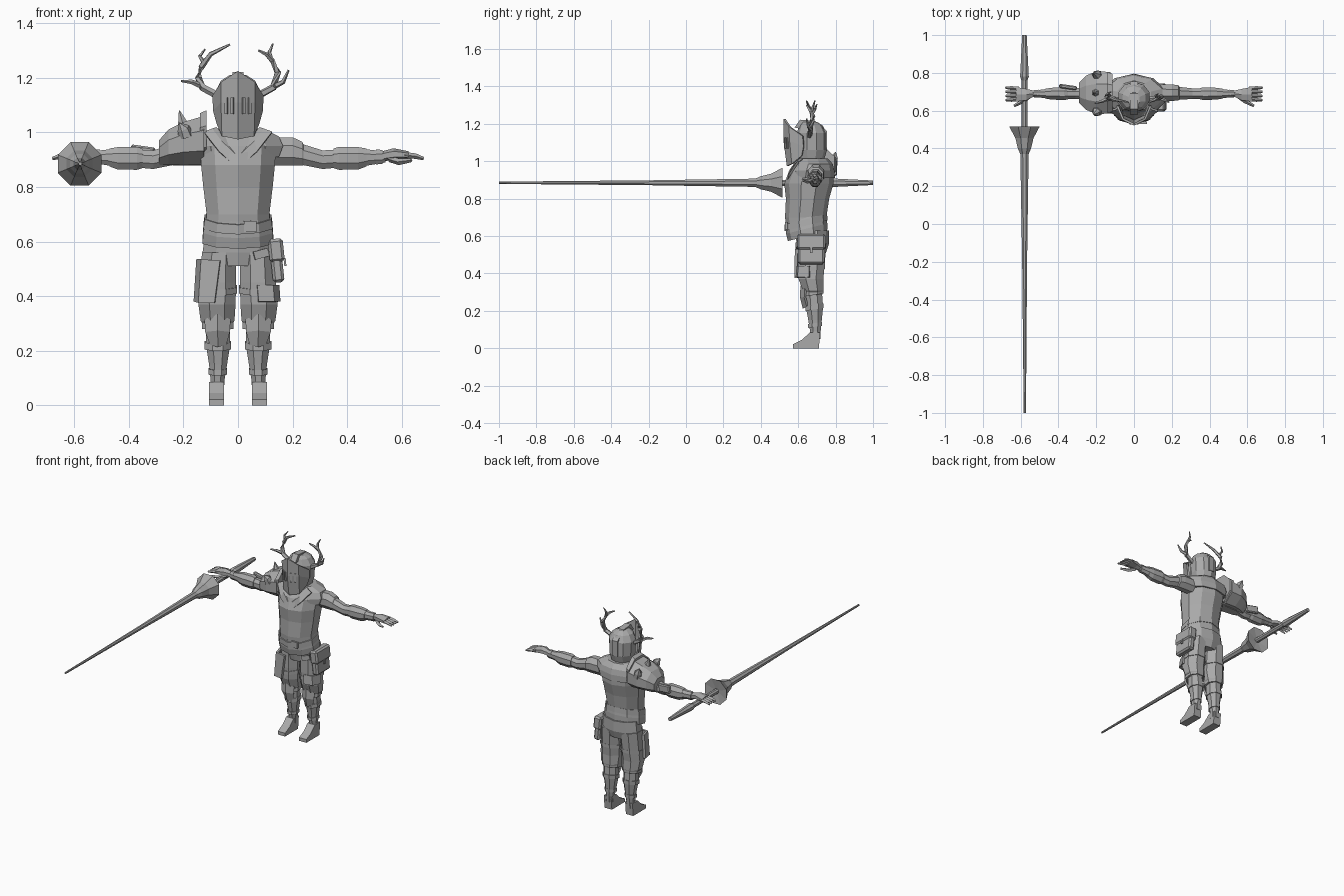
import bpy, bmesh, math
from mathutils import Vector, Matrix

mat = bpy.data.materials.new("plain grey")
mat.diffuse_color = (0.4, 0.4, 0.4, 1)


def finish(name, bm, mirror=False, thick=0, bevel=0):
    bmesh.ops.recalc_face_normals(bm, faces=bm.faces)
    me = bpy.data.meshes.new(name)
    bm.to_mesh(me)
    bm.free()
    me.materials.append(mat)
    ob = bpy.data.objects.new(name, me)
    bpy.context.collection.objects.link(ob)
    if mirror:
        ob.modifiers.new("mirror", 'MIRROR')
    if thick:
        m = ob.modifiers.new("thickness", 'SOLIDIFY')
        m.thickness = thick
        m.offset = 0
    if bevel:
        m = ob.modifiers.new("bevel", 'BEVEL')
        m.width = bevel
        m.segments = 1
    return ob


def skin(bm, rings):
    """Join closed rings of points into a capped skin."""
    vs = [[bm.verts.new(p) for p in r] for r in rings]
    n = len(vs[0])
    for a, b in zip(vs, vs[1:]):
        for i in range(n):
            j = (i + 1) % n
            bm.faces.new((a[i], a[j], b[j], b[i]))
    bm.faces.new(vs[0])
    bm.faces.new(vs[-1])


def loft(name, axis, secs, n=8, tilt=0, mirror=False):
    """secs: (position on axis, centre a, centre b, half size a, half size b)."""
    k = 1 / math.cos(math.pi / n)
    rings = []
    for t, a, b, ra, rb in secs:
        ring = []
        for i in range(n):
            w = 2 * math.pi * (i + .5) / n
            u, v = a + ra * k * math.cos(w), b + rb * k * math.sin(w)
            ring.append({'z': (u, v, t + tilt * (v - b)), 'x': (t, u, v), 'y': (u, t, v)}[axis])
        rings.append(ring)
    bm = bmesh.new()
    skin(bm, rings)
    return finish(name, bm, mirror)


def tube(name, pts, n=5, mirror=False):
    """pts: (x, y, z, radius) along a path."""
    P = [Vector(p[:3]) for p in pts]
    rings = []
    for i, p in enumerate(P):
        d = P[min(i + 1, len(P) - 1)] - P[max(i - 1, 0)]
        q = d.to_track_quat('Z', 'Y')
        rings.append([p + q @ Vector((math.cos(2 * math.pi * j / n), math.sin(2 * math.pi * j / n), 0)) * pts[i][3]
                      for j in range(n)])
    bm = bmesh.new()
    skin(bm, rings)
    return finish(name, bm, mirror)


def prism(name, prof, x0, x1, mirror=False):
    """Side profile (y, z) extruded along x."""
    bm = bmesh.new()
    skin(bm, [[(x, y, z) for y, z in prof] for x in (x0, x1)])
    return finish(name, bm, mirror)


def sheet(name, rows, thick, mirror=True):
    bm = bmesh.new()
    vs = [[bm.verts.new(p) for p in r] for r in rows]
    for a, b in zip(vs, vs[1:]):
        for i in range(len(a) - 1):
            bm.faces.new((a[i], a[i + 1], b[i + 1], b[i]))
    return finish(name, bm, mirror, thick)


def box(name, c, s, rot=(0, 0), mirror=False, bevel=0):
    """rot: angles about y and z in degrees."""
    bm = bmesh.new()
    m = (Matrix.Translation(c) @ Matrix.Rotation(math.radians(rot[1]), 4, 'Z')
         @ Matrix.Rotation(math.radians(rot[0]), 4, 'Y') @ Matrix.Diagonal((*s, 1)))
    bmesh.ops.create_cube(bm, size=1, matrix=m)
    return finish(name, bm, mirror, 0, bevel)


# Torso, skirt of the tunic, belt, mantle and neck
loft("torso", 'z', [(.65, 0, .64, .12, .10), (.70, 0, .64, .115, .105), (.80, 0, .65, .127, .11),
                    (.88, 0, .657, .135, .125), (.95, 0, .67, .14, .113), (1.0, 0, .675, .10, .085)], 10)
loft("tunic_skirt", 'z', [(.60, 0, .65, .13, .10), (.64, 0, .645, .128, .105), (.70, 0, .64, .115, .103)], 10, .25)
loft("belt", 'z', [(.655, 0, .642, .127, .109), (.69, 0, .64, .122, .109)], 10, .25)
box("belt_buckle", (.045, .536, .655), (.045, .012, .04))
loft("mantle", 'z', [(.91, 0, .675, .15, .115), (.95, 0, .68, .165, .108), (.985, 0, .685, .15, .095),
                     (1.015, 0, .675, .09, .08)], 10)
sheet("collar", [[(0, .54, .865), (.07, .555, .93), (.125, .60, 1.0)],
                 [(0, .545, .91), (.06, .57, .965), (.095, .61, 1.01)],
                 [(0, .57, .935), (.05, .59, .98), (.08, .62, 1.015)]], .012)
loft("neck", 'z', [(.96, 0, .67, .055, .055), (1.03, 0, .67, .05, .05)])

# Helmet: skull, crest, visor with slits
loft("helmet_skull", 'z', [(.99, 0, .67, .06, .06), (1.06, 0, .672, .078, .078), (1.15, 0, .672, .083, .076),
                           (1.19, 0, .668, .062, .06), (1.21, 0, .66, .03, .04)], 10)
prism("helmet_crest", [(.58, 1.18), (.61, 1.222), (.69, 1.215), (.755, 1.16), (.755, 1.06), (.72, 1.06), (.69, 1.16)],
      -.02, .02)
sheet("visor", [[(0, .527, 1.225), (.058, .555, 1.185), (.088, .625, 1.135)],
                [(0, .527, 1.11), (.058, .558, 1.11), (.086, .63, 1.08)],
                [(0, .545, .975), (.055, .57, .987), (.072, .62, 1.03)]], .012)
for x, y in ((.021, .531), (.043, .543)):
    box("visor_slit", (x, y, 1.098), (.012, .008, .06), (0, 28), True)

# Antlers, slightly different on each side
tube("right_antler", [(-.075, .66, 1.135, .014), (-.13, .665, 1.165, .014), (-.145, .675, 1.20, .013),
                      (-.135, .68, 1.24, .012), (-.10, .66, 1.287, .009), (-.03, .645, 1.322, .004)])
tube("right_antler_tine", [(-.135, .667, 1.17, .011), (-.17, .65, 1.185, .009), (-.208, .64, 1.188, .004)])
tube("right_antler_tine", [(-.125, .675, 1.255, .009), (-.14, .69, 1.28, .007), (-.12, .70, 1.305, .003)])
tube("left_antler", [(.075, .66, 1.135, .014), (.13, .665, 1.165, .014), (.145, .675, 1.22, .013),
                     (.125, .67, 1.262, .010), (.105, .655, 1.285, .008), (.075, .645, 1.30, .004)])
tube("left_antler_tine", [(.135, .667, 1.17, .011), (.165, .655, 1.185, .009), (.185, .645, 1.228, .004)])
tube("left_antler_tine", [(.12, .67, 1.268, .009), (.115, .68, 1.295, .007), (.128, .69, 1.325, .003)])

# Arms, bracers and hands
loft("arm", 'x', [(.12, .695, .93, .045, .05), (.20, .695, .93, .044, .052), (.235, .695, .922, .04, .044),
                  (.24, .692, .918, .034, .038), (.31, .69, .90, .028, .034), (.38, .69, .905, .026, .033),
                  (.47, .69, .908, .024, .03), (.54, .69, .91, .015, .02)], mirror=True)
loft("bracer", 'x', [(.35, .69, .905, .03, .036), (.37, .69, .905, .034, .042), (.44, .69, .905, .031, .041),
                     (.47, .69, .908, .026, .033)], mirror=True)
loft("wrist_band", 'x', [(.505, .69, .91, .021, .027), (.53, .69, .91, .019, .026)], mirror=True)
loft("palm", 'x', [(.53, .69, .913, .016, .016), (.57, .685, .92, .03, .019), (.625, .687, .917, .038, .012)],
     6, mirror=True)
for i in range(4):
    y = .66 + .019 * i
    tube("finger", [(.61, y, .917, .011), (.65, y * 1.1 - .069, .913, .010), (.68, y * 1.15 - .103, .904, .006)], 4, True)
tube("thumb", [(.555, .675, .903, .012), (.59, .65, .892, .012), (.635, .625, .898, .007)], 4, True)
box("elbow_guard", (-.35, .725, .925), (.09, .022, .05), (8, -8), bevel=.006)

# Shoulder guard with neck plate and spikes
loft("shoulder_guard", 'x', [(-.125, .695, .97, .11, .09), (-.20, .695, .96, .113, .078),
                             (-.255, .695, .945, .09, .065), (-.29, .695, .925, .055, .045)])
loft("shoulder_neck_plate", 'x', [(-.115, .695, .985, .10, .096), (-.14, .695, .98, .11, .09)])
for y, dy, dz in ((.60, -.02, .03), (.695, 0, .065), (.785, .015, .045)):
    z = 1.005 if dy else 1.015
    tube("shoulder_spike", [(-.19, y, z - .02, .028), (-.20, y + dy * .4, z + .01, .024),
                            (-.215, y + dy, z + dz, .002)], 6)

# Hips, legs, bands and feet
loft("hips", 'z', [(.51, 0, .675, .11, .07), (.56, 0, .678, .13, .083), (.63, 0, .675, .12, .085)], 10)
loft("leg", 'z', [(.56, .07, .675, .062, .075), (.45, .073, .67, .066, .072), (.37, .077, .668, .068, .066),
                  (.31, .075, .68, .062, .056), (.285, .074, .682, .044, .046), (.22, .073, .687, .044, .046),
                  (.15, .073, .69, .033, .036), (.09, .075, .692, .025, .028), (.05, .077, .69, .026, .028)], mirror=True)
for z, y, rx, ry, h in ((.425, .67, .071, .073, .022), (.295, .68, .057, .055, .022), (.22, .687, .048, .049, .025),
                        (.125, .69, .034, .037, .02)):
    loft("leg_band", 'z', [(z - h / 2, .074, y, rx, ry), (z + h / 2, .074, y, rx, ry)], tilt=.15, mirror=True)
sheet("knee_guard", [[(.03, .64, .315), (.075, .618, .335), (.12, .64, .315)],
                     [(.033, .637, .27), (.075, .615, .275), (.117, .637, .27)],
                     [(.045, .65, .225), (.073, .63, .215), (.10, .65, .225)]], .012)
foot = prism("foot", [(.572, 0), (.572, .022), (.62, .045), (.662, .085), (.718, .085), (.71, 0)], .052, .106, True)

# Thigh plates and side pouch
sheet("thigh_plate", [[(-.145, .66, .535), (-.13, .60, .535), (-.065, .59, .53)],
                      [(-.155, .66, .38), (-.14, .595, .375), (-.085, .587, .375)]], .016, False)
sheet("thigh_patch", [[(.07, .597, .44), (.125, .605, .44), (.146, .66, .44)],
                      [(.075, .592, .38), (.13, .60, .38), (.15, .66, .38)]], .012, False)
box("pouch", (.142, .67, .525), (.042, .14, .15), (-6, 0), bevel=.01)
box("pouch_flap", (.140, .67, .568), (.055, .15, .085), (-6, 0), bevel=.01)
box("pouch_clasp", (.172, .67, .525), (.008, .012, .03), (-6, 0))
box("pouch_strap", (.085, .597, .555), (.055, .012, .03), (-15, 12))

# Lance along y
loft("lance", 'y', [(-1, -.578, .885, .006, .006), (-.2, -.579, .885, .013, .013), (.37, -.58, .885, .022, .022),
                    (.40, -.58, .885, .035, .035), (.455, -.58, .885, .048, .048), (.515, -.58, .885, .08, .08),
                    (.505, -.58, .885, .016, .016), (.76, -.58, .885, .016, .016), (.78, -.58, .885, .023, .023),
                    (1, -.58, .885, .012, .012)])
